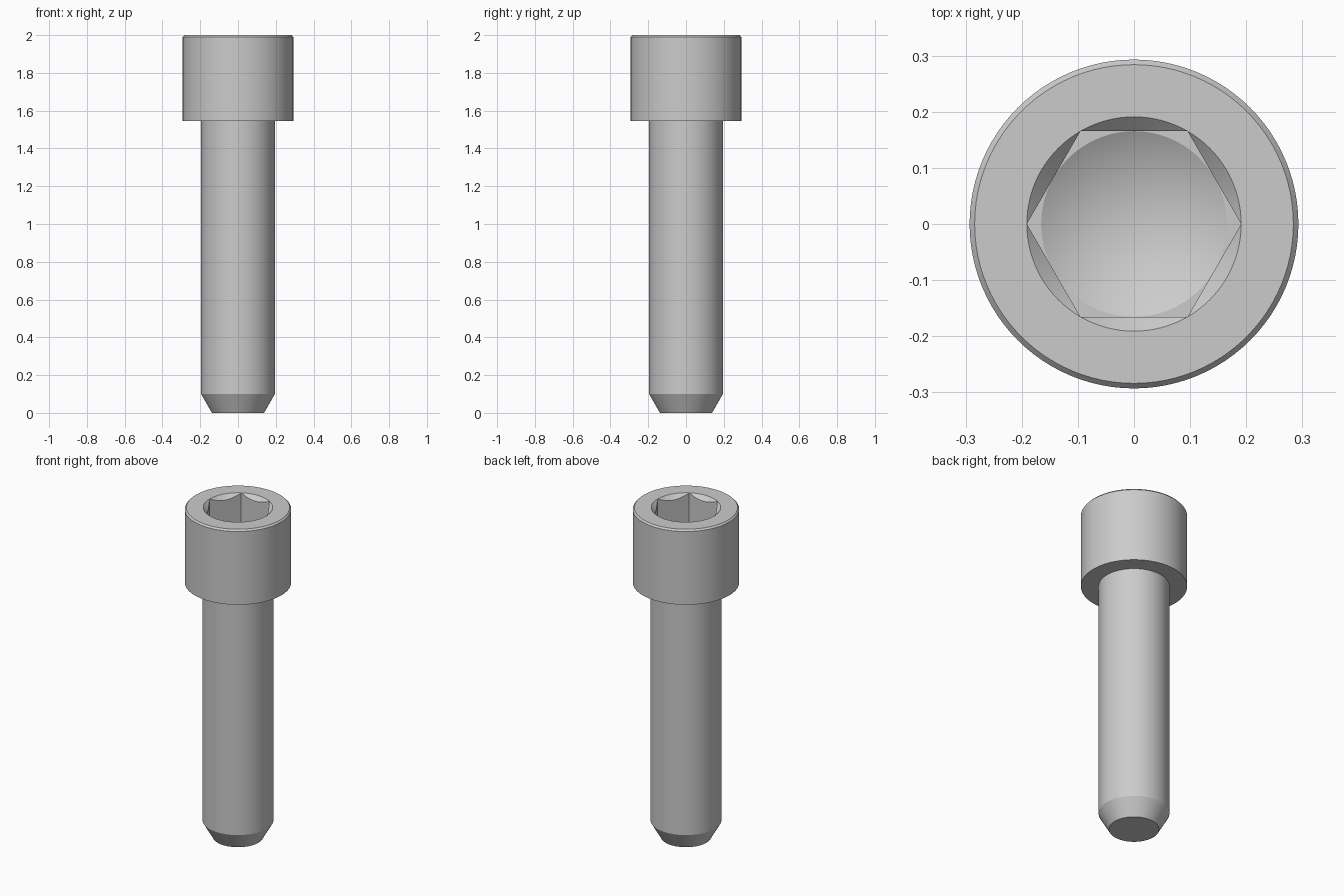
import bpy, bmesh
from math import cos, sin, pi, radians

cube = bpy.data.objects.get("Cube")
if cube:
    bpy.data.objects.remove(cube, do_unlink=True)

SEGMENTS = 96
SOCKET_R = 0.191                      # across-corner radius of the hex socket
APOTHEM = SOCKET_R * cos(pi / 6)
TOP, FLOOR = 2.0, 1.76

steel = bpy.data.materials.new("steel_grey")
steel.use_nodes = True
colour = (0.6, 0.6, 0.6, 1)
steel.diffuse_color = colour
steel.node_tree.nodes["Principled BSDF"].inputs["Base Color"].default_value = colour


def circle(radius, z):
    return lambda t: (radius, z)


def hex_radius(t):
    return APOTHEM / cos(t % (pi / 3) - pi / 6)


def hex_floor(t):
    return hex_radius(t), FLOOR


def hex_scallop(t):
    # where the entry countersink meets the flat hex walls
    r = hex_radius(t)
    return r, TOP - (SOCKET_R - r)


def lathe(name, rings):
    """Skin a chain of rings; each ring gives (radius, height) for an angle."""
    bm = bmesh.new()
    loops = []
    for ring in rings:
        loop = []
        for i in range(SEGMENTS):
            t = 2 * pi * i / SEGMENTS
            r, z = ring(t)
            loop.append(bm.verts.new((r * cos(t), r * sin(t), z)))
        loops.append(loop)
    for a, b in zip(loops, loops[1:]):
        for i in range(SEGMENTS):
            j = (i + 1) % SEGMENTS
            bm.faces.new((a[i], a[j], b[j], b[i]))
    bmesh.ops.remove_doubles(bm, verts=bm.verts, dist=1e-5)
    bmesh.ops.dissolve_degenerate(bm, edges=bm.edges, dist=1e-5)
    mesh = bpy.data.meshes.new(name)
    bm.to_mesh(mesh)
    bm.free()
    mesh.materials.append(steel)
    obj = bpy.data.objects.new(name, mesh)
    bpy.context.collection.objects.link(obj)
    bpy.ops.object.select_all(action="DESELECT")
    obj.select_set(True)
    bpy.context.view_layer.objects.active = obj
    bpy.ops.object.shade_smooth_by_angle(angle=radians(22))
    return obj


# Shank with a tapered tip
lathe("shank", [circle(0, 0), circle(0.138, 0), circle(0.195, 0.1), circle(0.195, 1.545)])

# Head: underside, wall, rim chamfer, then the countersunk hex socket
lathe("socket_head", [
    circle(0.195, 1.545), circle(0.293, 1.545), circle(0.293, TOP - 0.01),
    circle(0.284, TOP), circle(SOCKET_R, TOP), hex_scallop, hex_floor,
    circle(APOTHEM, FLOOR), circle(0, FLOOR - APOTHEM * 0.58),
])
